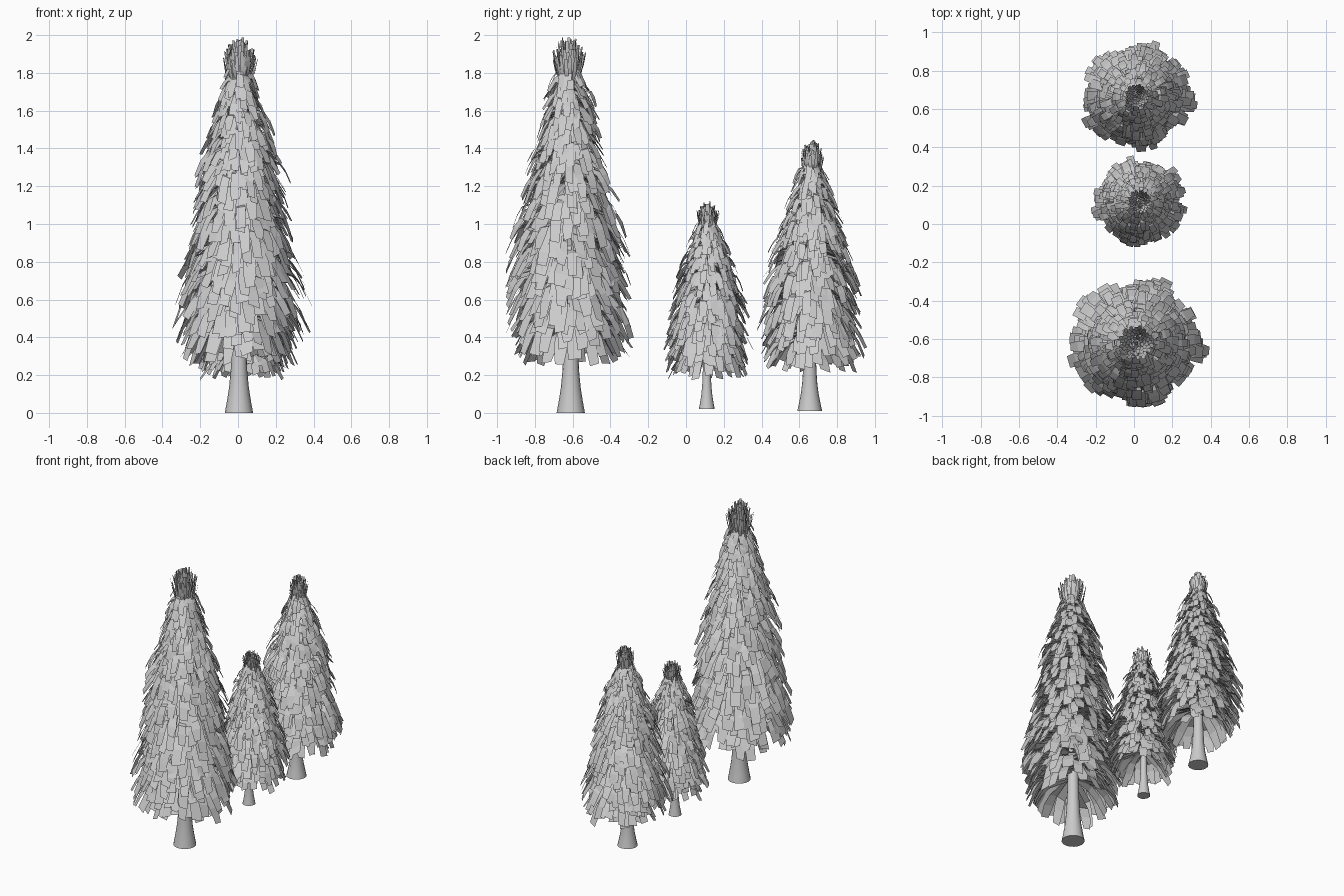
import bpy, bmesh, math, random
from mathutils import Vector

random.seed(7)
cube = bpy.data.objects.get("Cube")
if cube:
    bpy.data.objects.remove(cube)

grey = bpy.data.materials.new("pale_grey")
grey.use_nodes = True
colour = (0.6, 0.6, 0.6, 1)
grey.diffuse_color = colour
grey.node_tree.nodes["Principled BSDF"].inputs["Base Color"].default_value = colour


def finish(name, bm):
    mesh = bpy.data.meshes.new(name)
    bm.to_mesh(mesh)
    bm.free()
    mesh.materials.append(grey)
    obj = bpy.data.objects.new(name, mesh)
    bpy.context.collection.objects.link(obj)
    return obj


def sample(profile, z):
    """Radius at height z, interpolated along (height, radius) points."""
    for (z0, r0), (z1, r1) in zip(profile, profile[1:]):
        if z <= z1:
            t = max(0, (z - z0) / (z1 - z0))
            return r0 + (r1 - r0) * t
    return profile[-1][1]


def make_trunk(name, x, y, base, top, radius):
    """Flared trunk, tapering up inside the foliage."""
    bm = bmesh.new()
    rings = []
    height = top - base
    for t, s in ((0, 1), (0.03, 0.86), (0.07, 0.7), (0.12, 0.58), (0.2, 0.5), (0.5, 0.35), (1, 0.08)):
        rings.append([bm.verts.new((x + radius * s * math.cos(a), y + radius * s * math.sin(a),
                                    base + height * t))
                      for a in (math.tau * i / 16 for i in range(16))])
    for low, high in zip(rings, rings[1:]):
        for i in range(16):
            j = (i + 1) % 16
            bm.faces.new((low[i], low[j], high[j], high[i]))
    bm.faces.new(rings[0][::-1])
    bm.faces.new(rings[-1])
    obj = finish(name, bm)
    for poly in obj.data.polygons:
        poly.use_smooth = len(poly.vertices) == 4


def add_strip(bm, centre, angle, path, widths, roll):
    """Bent leaf card: path holds (radius, height) points from inside to tip."""
    out = Vector((math.cos(angle), math.sin(angle), 0))
    side = Vector((-out.y, out.x, roll)).normalized()
    rows = []
    for (r, z), w in zip(path, widths):
        p = centre + out * r + Vector((0, 0, z))
        rows.append((bm.verts.new(p - side * w / 2), bm.verts.new(p + side * w / 2)))
    for a, b in zip(rows, rows[1:]):
        bm.faces.new((a[0], b[0], b[1], a[1]))


def make_foliage(name, x, y, profile, tip, tiers, size, crown_r):
    bm = bmesh.new()
    low, high = profile[0][0], profile[-1][0]
    rnd = random.uniform
    phase = rnd(0, math.tau)
    # Drooping tiers of leaf cards
    for k in range(tiers):
        t = k / (tiers - 1)
        z = low + (high - low) * t
        radius = sample(profile, z)
        w = size * (1 - 0.5 * t)
        count = max(9, round(math.tau * radius / w * 0.95))
        for i in range(count):
            a = math.tau * (i + rnd(-0.4, 0.4)) / count + k * 1.7
            lobe = 1 + 0.06 * math.sin(5 * a + phase) + 0.05 * math.sin(2 * a + k * 0.4)
            r = radius * lobe * rnd(0.82, 1.06)
            zz = z + rnd(-0.5, 0.5) * w
            drop = w * rnd(1.1, 1.7)
            run = drop * rnd(0.35, 0.75)
            path = [(r * 0.1, zz + drop * 1.35 + r * 0.25),
                    (max(r - run * 1.7, r * 0.35), zz + drop * 1.45),
                    (r - run * 0.8, zz + drop * 0.85), (r, zz)]
            add_strip(bm, Vector((x, y, 0)), a + rnd(-0.1, 0.1), path,
                      [w * 0.4, w * 0.8, w * rnd(0.8, 1.1), w * rnd(0.6, 0.95)], rnd(-0.45, 0.45))
    # Upright tuft at the tip
    span = tip - high
    for i in range(70):
        a = i * 2.4
        r = crown_r * math.sqrt((i + 1) / 70)
        top = tip - span * (0.35 * (r / crown_r) ** 2 + rnd(0, 0.25))
        length = span * rnd(0.45, 0.8)
        path = [(r * 0.55, top - length), (r * 0.85, top - length * 0.45), (r, top)]
        w = size * 0.28
        add_strip(bm, Vector((x, y, 0)), a, path, [w * 0.7, w, w * 0.7], rnd(-0.3, 0.3))
    finish(name, bm)


# Tall tree
make_trunk("tall_trunk", 0.005, -0.61, 0, 1.9, 0.075)
make_foliage("tall_foliage", 0.01, -0.62,
             [(0.29, 0.30), (0.42, 0.34), (0.7, 0.315), (1.0, 0.27), (1.3, 0.215),
              (1.5, 0.165), (1.68, 0.12), (1.76, 0.085)], 2.0, 30, 0.078, 0.095)
# Small tree
make_trunk("small_trunk", 0.01, 0.11, 0.02, 1.05, 0.042)
make_foliage("small_foliage", 0.03, 0.115,
             [(0.2, 0.21), (0.32, 0.235), (0.5, 0.205), (0.7, 0.16), (0.88, 0.11), (0.98, 0.065)],
             1.125, 22, 0.054, 0.065)
# Middle tree
make_trunk("middle_trunk", 0.005, 0.655, 0.01, 1.38, 0.066)
make_foliage("middle_foliage", 0.015, 0.667,
             [(0.24, 0.24), (0.38, 0.285), (0.6, 0.25), (0.85, 0.205), (1.1, 0.14), (1.26, 0.075)],
             1.455, 25, 0.064, 0.065)
